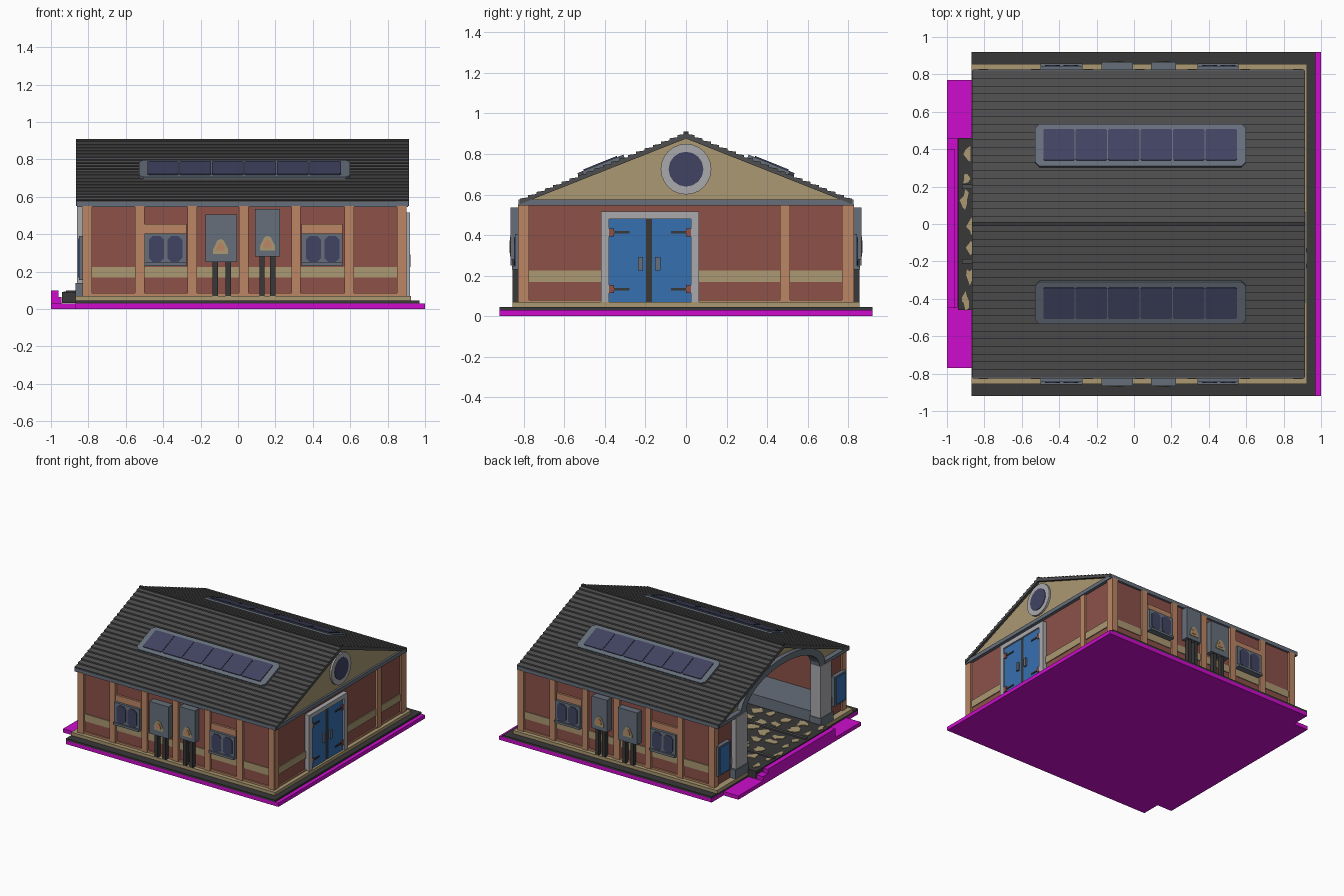
import bpy, bmesh, math, random
from mathutils import Matrix

if "Cube" in bpy.data.objects:
    bpy.data.objects.remove(bpy.data.objects["Cube"], do_unlink=True)
random.seed(4)


def material(name, r, g, b):
    lin = [((c / 255 + 0.055) / 1.055) ** 2.4 for c in (r, g, b)] + [1]
    m = bpy.data.materials.new(name)
    m.use_nodes = True
    m.diffuse_color = lin
    bsdf = m.node_tree.nodes["Principled BSDF"]
    bsdf.inputs["Base Color"].default_value = lin
    bsdf.inputs["Roughness"].default_value = 0.9
    return m


MAGENTA = material("magenta", 205, 12, 205)
DARK = material("charcoal", 56, 56, 56)
ROOF = material("roof grey", 79, 79, 79)
TAN = material("tan", 170, 152, 113)
RED = material("brick red", 140, 81, 73)
WOOD = material("timber orange", 187, 134, 101)
STEEL = material("blue grey", 102, 111, 123)
NAVY = material("navy glass", 65, 68, 98)
BLUE = material("door blue", 54, 112, 176)
PALE = material("pale grey", 170, 170, 174)


def finish(bm, name, mat):
    bmesh.ops.recalc_face_normals(bm, faces=bm.faces)
    me = bpy.data.meshes.new(name)
    bm.to_mesh(me)
    bm.free()
    me.materials.append(mat)
    ob = bpy.data.objects.new(name, me)
    bpy.context.collection.objects.link(ob)
    return ob


def boxes(name, mat, *items):
    """One object made of boxes (x0, x1, y0, y1, z0, z1)."""
    bm = bmesh.new()
    for x0, x1, y0, y1, z0, z1 in items:
        m = Matrix.Translation(((x0 + x1) / 2, (y0 + y1) / 2, (z0 + z1) / 2))
        m = m @ Matrix.Diagonal((abs(x1 - x0), abs(y1 - y0), abs(z1 - z0), 1))
        bmesh.ops.create_cube(bm, size=1, matrix=m)
    return finish(bm, name, mat)


def prism(name, mat, axis, a, b, *outlines):
    """One object made of outlines extruded along an axis from a to b."""
    place = {"x": lambda u, v, w: (w, u, v), "y": lambda u, v, w: (u, w, v),
             "z": lambda u, v, w: (u, v, w)}[axis]
    bm = bmesh.new()
    for pts in outlines:
        lo = [bm.verts.new(place(u, v, a)) for u, v in pts]
        hi = [bm.verts.new(place(u, v, b)) for u, v in pts]
        bm.faces.new(lo)
        bm.faces.new(hi)
        for i in range(len(pts)):
            j = (i + 1) % len(pts)
            bm.faces.new((lo[i], lo[j], hi[j], hi[i]))
    return finish(bm, name, mat)


def chamfered(u0, u1, v0, v1, c):
    return [(u0 + c, v0), (u1 - c, v0), (u1, v0 + c), (u1, v1 - c),
            (u1 - c, v1), (u0 + c, v1), (u0, v1 - c), (u0, v0 + c)]


def arc(ru, rv, cv, n, a0=0, a1=math.pi):
    return [(ru * math.cos(a0 + (a1 - a0) * i / n), cv + rv * math.sin(a0 + (a1 - a0) * i / n))
            for i in range(n + 1)]


# Ground plates
boxes("ground_plate", MAGENTA, (-0.87, 1, -0.92, 0.92, 0, 0.03), (-1, -0.87, -0.77, 0.77, 0, 0.03))
boxes("apron_curb", MAGENTA, (-1, -0.943, -0.45, 0.46, 0.03, 0.065), (-1, -0.96, -0.45, 0.4, 0.065, 0.1))
boxes("pavement", DARK, (-0.87, 0.97, -0.92, 0.92, 0.03, 0.045))
boxes("foundation", TAN, (-0.87, 0.925, 0.46, 0.855, 0.045, 0.07), (-0.87, 0.925, -0.855, -0.46, 0.045, 0.07),
      (0.8, 0.925, -0.46, 0.46, 0.045, 0.07))

# Dirt floor with patches and two rails
boxes("dirt_floor", DARK, (-0.94, 0.84, -0.46, 0.46, 0.031, 0.09))
boxes("floor_rails", ROOF, *[(-0.92, 0.84, y - 0.012, y + 0.012, 0.09, 0.1) for y in (-0.2, 0.2)])
patches = []
for ix in range(13):
    for iy in range(7):
        cx = -0.9 + ix * 0.135 + random.uniform(-0.01, 0.03)
        cy = -0.39 + iy * 0.13 + random.uniform(-0.025, 0.025)
        patches.append([(cx + random.uniform(0.018, 0.06) * math.cos(k * math.pi / 4) * (0.5 if ix == 0 else 1),
                         cy + random.uniform(0.018, 0.06) * math.sin(k * math.pi / 4)) for k in range(8)])
prism("dirt_patches", TAN, "z", 0.088, 0.094, *patches)

# Walls, hollow inside
boxes("walls", RED, (-0.81, 0.885, -0.81, -0.77, 0.05, 0.56), (-0.81, 0.885, 0.77, 0.81, 0.05, 0.56),
      (0.845, 0.885, -0.8, 0.8, 0.05, 0.56),
      (-0.82, -0.78, -0.8, -0.5, 0.05, 0.56), (-0.82, -0.78, 0.5, 0.8, 0.05, 0.56))
boxes("inner_platforms", STEEL, (-0.78, 0.84, -0.77, -0.47, 0.05, 0.17), (-0.78, 0.84, 0.47, 0.77, 0.05, 0.17))
boxes("eave_beams", STEEL, (-0.86, 0.91, -0.826, -0.78, 0.545, 0.573), (-0.86, 0.91, 0.78, 0.826, 0.545, 0.573),
      (0.85, 0.91, -0.826, 0.826, 0.545, 0.575),
      (-0.86, -0.8, -0.826, -0.52, 0.545, 0.573), (-0.86, -0.8, 0.52, 0.826, 0.545, 0.573))

# Timber posts and tan wall bands
POSTS = [-0.83, -0.55, -0.27, 0.005, 0.285, 0.57, 0.85]
WINDOWS = [(-0.50, -0.275), (0.34, 0.56)]
for s, side in ((-1, "front"), (1, "back")):
    timber = [(x, x + 0.05, s * 0.79, s * 0.83, 0.07, 0.55) for x in POSTS]
    timber += [(x0, x1, s * 0.79, s * 0.826, 0.4, 0.455) for x0, x1 in WINDOWS]
    timber += [(-0.8, 0.88, s * 0.79, s * 0.822, 0.065, 0.085)]
    boxes(side + "_timbers", WOOD, *timber)
    boxes(side + "_wall_band", TAN, (-0.8, 0.88, s * 0.8, s * 0.816, 0.168, 0.225))

    # Windows with two panes
    boxes(side + "_window_frames", STEEL,
          *[(x0, x1, s * 0.8, s * 0.845, 0.23, 0.405) for x0, x1 in WINDOWS],
          *[(x0, x1, s * 0.8, s * 0.858, 0.23, 0.248) for x0, x1 in WINDOWS])
    prism(side + "_window_panes", NAVY, "y", s * 0.84, s * 0.85,
          *[chamfered(x, x + 0.08, 0.252, 0.39, 0.02) for x0, _ in WINDOWS for x in (x0 + 0.024, x0 + 0.122)])

    # Wall cabinets with signs and cable pipes
    boxes(side + "_cabinets", STEEL, (-0.175, -0.005, s * 0.8, s * 0.865, 0.25, 0.505),
          (0.09, 0.225, s * 0.8, s * 0.865, 0.28, 0.535))
    pipes = boxes(side + "_cabinet_pipes", DARK,
                  *[(x, x + 0.028, s * 0.82, s * 0.855, 0.045, 0.285)
                    for x in (-0.136, -0.066, 0.114, 0.172)])
    for cx, z in ((-0.093, 0.295), (0.158, 0.312)):
        sign = [(-0.04, 0), (0.04, 0), (0.04, 0.025), (0.018, 0.07), (0, 0.08), (-0.018, 0.07), (-0.04, 0.025)]
        prism(side + "_warning_sign", TAN, "y", s * 0.864, s * 0.869, [(cx + u, z + v) for u, v in sign])
        prism(side + "_warning_mark", WOOD, "y", s * 0.868, s * 0.872,
              [(cx + u * 0.55, z + 0.017 + v * 0.55) for u, v in sign])

# Door end: posts, band and gable
boxes("door_end_posts", WOOD, *[(0.86, 0.902, y, y + 0.05, 0.07, 0.55) for y in (-0.825, 0.463, 0.77)],
      (0.86, 0.895, -0.8, -0.42, 0.065, 0.08), (0.86, 0.895, 0.06, 0.8, 0.065, 0.08))
boxes("door_end_band", TAN, (0.87, 0.892, -0.78, -0.41, 0.168, 0.225), (0.87, 0.892, 0.05, 0.78, 0.168, 0.225))
prism("door_end_gable", TAN, "x", 0.86, 0.895, [(-0.79, 0.565), (0.79, 0.565), (0, 0.882)])
prism("round_window_frame", PALE, "x", 0.87, 0.91, arc(0.125, 0.125, 0.725, 24, 0, 2 * math.pi)[:-1])
prism("round_window_pane", NAVY, "x", 0.9, 0.914, arc(0.086, 0.086, 0.725, 16, 0, 2 * math.pi)[:-1])

# Double door
boxes("door_frame", PALE, (0.87, 0.92, -0.42, -0.38, 0.045, 0.515), (0.87, 0.92, 0.025, 0.065, 0.045, 0.515),
      (0.87, 0.92, -0.38, 0.025, 0.48, 0.515))
boxes("door_leaves", BLUE, (0.87, 0.908, -0.38, -0.197, 0.045, 0.48), (0.87, 0.908, -0.167, 0.025, 0.045, 0.48))
boxes("door_gap", DARK, (0.87, 0.905, -0.198, -0.166, 0.045, 0.478))
boxes("door_handles", STEEL, *[(0.9, 0.922, y, y + 0.025, 0.225, 0.292) for y in (-0.237, -0.152)])
boxes("door_hinge_arms", DARK, *[(0.9, 0.914, y, y + 0.075, z, z + 0.012)
                                 for y in (-0.355, -0.075) for z in (0.407, 0.127)])
boxes("door_hinge_plates", RED, *[(0.9, 0.918, y, y + 0.025, z, z + 0.04)
                                  for y in (-0.38, 0.0) for z in (0.393, 0.113)])

# Open end: gable with arch, portal columns, posts and side panels
prism("open_end_gable", TAN, "x", -0.82, -0.78,
      [(0.79, 0.565), (0, 0.882), (-0.79, 0.565)] + arc(0.47, 0.2, 0.55, 20)[::-1])
prism("portal_arch", STEEL, "x", -0.855, -0.775, arc(0.53, 0.25, 0.55, 20) + arc(0.46, 0.2, 0.55, 20)[::-1])
boxes("portal_columns", PALE, *[(-0.862, -0.775, s * 0.46, s * 0.6, 0.045, 0.55) for s in (-1, 1)])
boxes("portal_column_bases", STEEL, *[(-0.868, -0.77, s * 0.455, s * 0.615, 0.045, 0.14) for s in (-1, 1)])
boxes("open_end_posts", WOOD, *[(-0.832, -0.79, s * 0.78, s * 0.828, 0.07, 0.55) for s in (-1, 1)])
boxes("open_end_band", TAN, *[(-0.826, -0.8, s * 0.58, s * 0.78, 0.168, 0.225) for s in (-1, 1)])
boxes("side_panel_frames", STEEL, *[(-0.85, -0.8, s * 0.655, s * 0.805, 0.155, 0.39) for s in (-1, 1)])
boxes("side_panels", BLUE, *[(-0.856, -0.84, s * 0.67, s * 0.79, 0.168, 0.378) for s in (-1, 1)])

# Stepped plank roof and ridge cap
half = []
for i in range(20):
    y, z = 0.82 - 0.041 * i, 0.58 + 0.0165 * i
    half += [(y, z), (y - 0.041, z + 0.006)]
half[-1] = (0.0, half[-1][1])
outline = [(0.82, 0.552)] + half + [(-y, z) for y, z in half[-2::-1]] + [(-0.82, 0.552), (0, 0.876)]
prism("plank_roof", ROOF, "x", -0.865, 0.915, outline)
boxes("ridge_cap", DARK, (-0.865, 0.915, -0.012, 0.012, 0.885, 0.91))

# Solar panels lying on both slopes
for s, side in ((-1, "front"), (1, "back")):
    frame = prism(side + "_solar_frame", STEEL, "z", -0.02, 0.012, chamfered(-0.565, 0.565, -0.122, 0.122, 0.025))
    cells = prism(side + "_solar_cells", NAVY, "z", 0.01, 0.018,
                  *[chamfered(-0.52 + 0.1735 * i, -0.353 + 0.1735 * i, -0.09, 0.09, 0.006) for i in range(6)])
    for ob in (frame, cells):
        ob.location = (0.035, s * 0.418, 0.74)
        ob.rotation_euler = (-s * math.atan(0.402), 0, 0)
